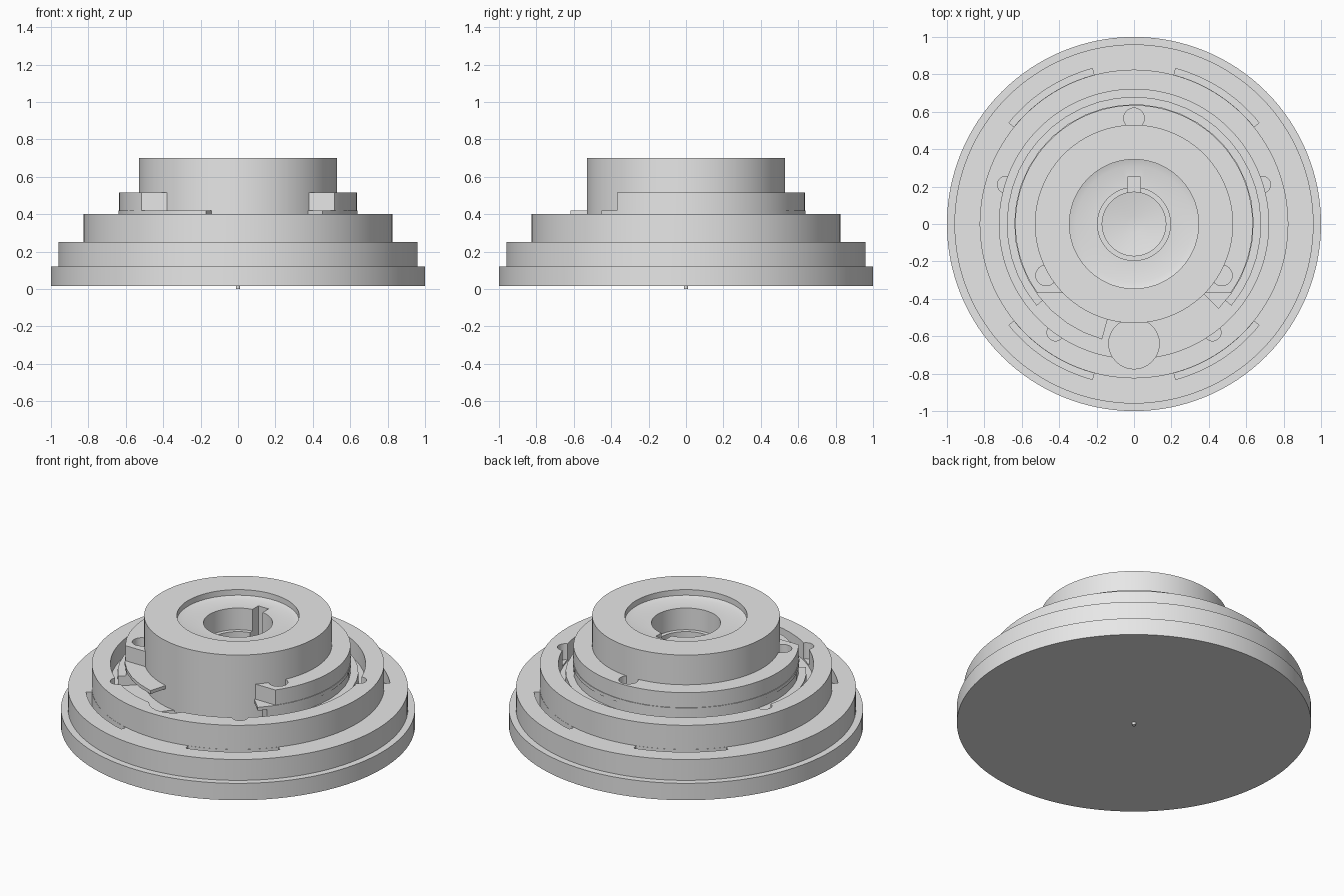
import bpy, bmesh, math

if "Cube" in bpy.data.objects:
    bpy.data.objects.remove(bpy.data.objects["Cube"])

SEG = 128
grey = bpy.data.materials.new("light_grey")
grey.diffuse_color = (0.8, 0.8, 0.8, 1)
grey.use_nodes = True
grey.node_tree.nodes["Principled BSDF"].inputs["Base Color"].default_value = grey.diffuse_color


def finish(name, bm):
    bmesh.ops.remove_doubles(bm, verts=bm.verts, dist=1e-5)
    bmesh.ops.recalc_face_normals(bm, faces=bm.faces)
    me = bpy.data.meshes.new(name)
    bm.to_mesh(me)
    bm.free()
    me.materials.append(grey)
    ob = bpy.data.objects.new(name, me)
    bpy.context.collection.objects.link(ob)
    return ob


def lathe(name, profile):
    """Revolve an (r, z) profile that starts and ends on the axis, or is a closed loop."""
    bm = bmesh.new()
    vs = [bm.verts.new((r, 0, z)) for r, z in profile]
    es = [bm.edges.new((a, b)) for a, b in zip(vs, vs[1:])]
    if profile[0][0] > 0:
        es.append(bm.edges.new((vs[-1], vs[0])))
    bmesh.ops.spin(bm, geom=vs + es, cent=(0, 0, 0), axis=(0, 0, 1),
                   angle=math.tau, steps=SEG, use_duplicate=False)
    return finish(name, bm)


def prism(name, pts, z0, z1):
    """Extrude a flat outline from z0 to z1."""
    bm = bmesh.new()
    f = bm.faces.new([bm.verts.new((x, y, z0)) for x, y in pts])
    up = bmesh.ops.extrude_face_region(bm, geom=[f])["geom"]
    bmesh.ops.translate(bm, vec=(0, 0, z1 - z0),
                        verts=[v for v in up if isinstance(v, bmesh.types.BMVert)])
    return finish(name, bm)


def arc(r, a0, a1, n=32, cx=0, cy=0):
    return [(cx + r * math.cos(math.radians(a0 + (a1 - a0) * i / n)),
             cy + r * math.sin(math.radians(a0 + (a1 - a0) * i / n))) for i in range(n + 1)]


def sector(name, r0, r1, a0, a1, z0, z1):
    return prism(name, arc(r1, a0, a1) + arc(r0, a1, a0), z0, z1)


def disc(name, x, y, r, z0, z1):
    return prism(name, arc(r, 0, 360, 32, x, y)[:-1], z0, z1)


def box(name, x0, x1, y0, y1, z0, z1):
    return prism(name, [(x0, y0), (x1, y0), (x1, y1), (x0, y1)], z0, z1)


def cut(ob, cutters):
    for c in cutters:
        m = ob.modifiers.new("cut", "BOOLEAN")
        m.operation, m.object, m.solver = "DIFFERENCE", c, "EXACT"
    bpy.context.view_layer.objects.active = ob
    for m in list(ob.modifiers):
        bpy.ops.object.modifier_apply(modifier=m.name)
    for c in cutters:
        bpy.data.objects.remove(c)


# Stepped base: flange, middle step, raised ring wall, inner groove and bore
base = lathe("stepped_base", [
    (0, 0.015), (1, 0.015), (1, 0.12), (0.96, 0.12), (0.96, 0.25), (0.825, 0.25),
    (0.825, 0.40), (0.72, 0.40), (0.72, 0.29), (0.5, 0.29), (0.17, 0.29),
    (0.17, 0.12), (0.045, 0.10), (0, 0.10)])
cutters = [sector("slot_cutter", 0.826, 0.86, a - 18, a + 18, 0.17, 0.3)
           for a in (57, 123, 237, 303)]
cutters += [disc("front_notch_cutter", 0, -0.64, 0.135, 0.27, 0.5)]
cutters += [disc("pin_notch_cutter", s * x, y, 0.045, 0.3, 0.5)
            for s in (-1, 1) for x, y in ((0.42, -0.58), (0.685, 0.21))]
cut(base, cutters)

# Inner platform beneath the collar, open at the front
platform = sector("inner_platform", 0.5, 0.68, -40, 220, 0.28, 0.35)
pedestal = sector("collar_pedestal", 0.5, 0.635, -40, 220, 0.34, 0.405)

# Central hub with recessed ledge, bore and keyway
hub = lathe("hub", [
    (0.53, 0.28), (0.53, 0.70), (0.345, 0.70), (0.345, 0.665), (0.31, 0.655),
    (0.195, 0.655), (0.195, 0.52), (0.17, 0.52), (0.17, 0.28)])
holes = [(0.0, 0.565), (-0.47, -0.275), (0.47, -0.275)]
cut(hub, [box("keyway_cutter", -0.035, 0.035, 0.1, 0.25, 0.45, 0.8)])

# Collar, cut flat at the front, with three screw holes
collar = lathe("collar", [(0.51, 0.42), (0.635, 0.42), (0.635, 0.515), (0.51, 0.515)])
cut(collar, [box("front_cutter", -0.8, 0.8, -0.9, -0.37, 0.3, 0.6)]
    + [disc("screw_hole_cutter", x, y, 0.055, 0.3, 0.6) for x, y in holes])

# Thin plate under the collar, longer on the left side
plate = sector("collar_plate", 0.51, 0.64, -45, 254.5, 0.40, 0.421)

# Centre point below the base
nub = disc("centre_nub", 0, 0, 0.012, 0, 0.02)

# Smooth round surfaces, crisp edges
for ob in bpy.context.scene.objects:
    ob.select_set(True)
bpy.context.view_layer.objects.active = base
bpy.ops.object.shade_smooth_by_angle(angle=math.radians(30))
